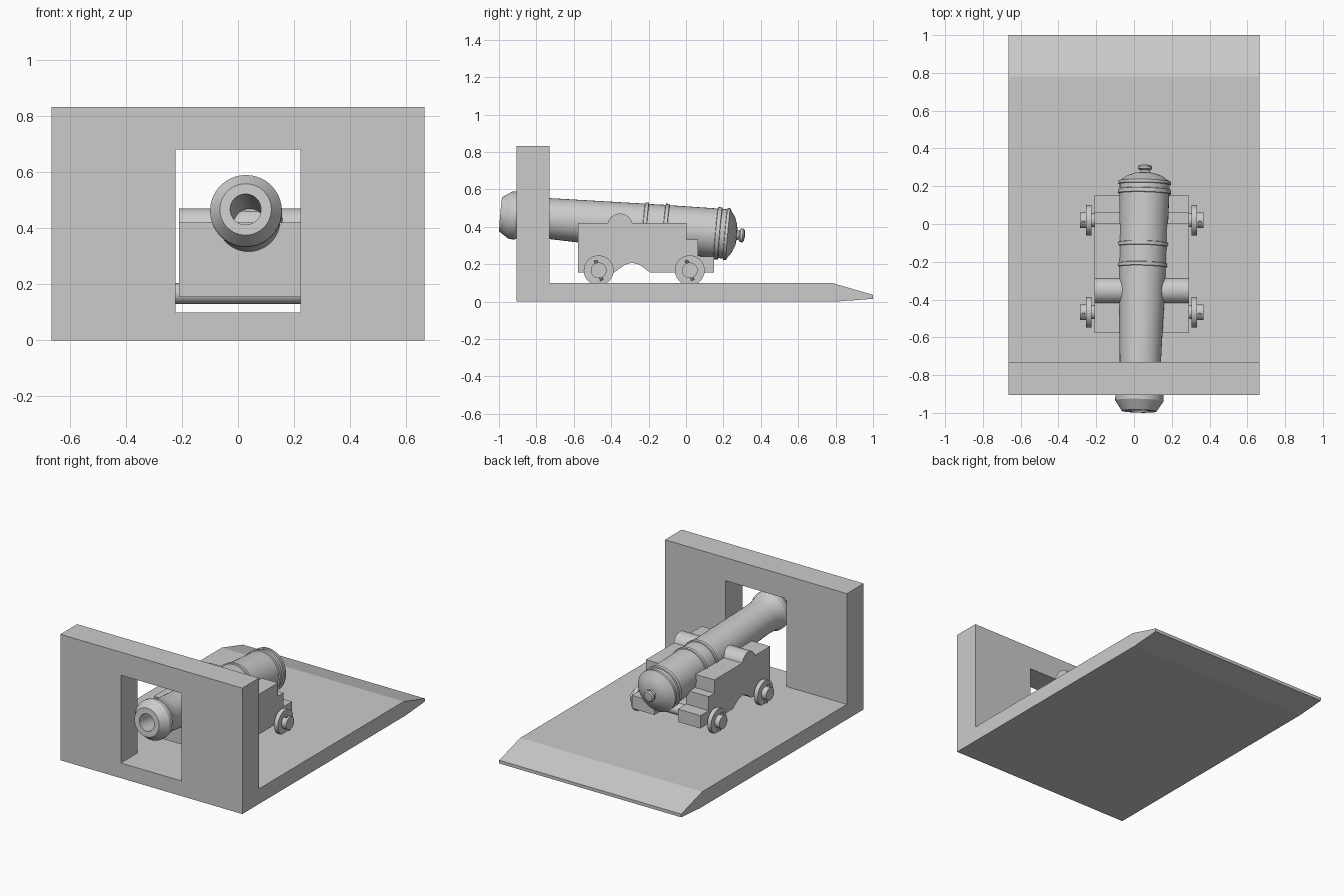
import bpy, bmesh
from math import sin, cos, pi, radians
from mathutils import Matrix, Vector

if "Cube" in bpy.data.objects:
    bpy.data.objects.remove(bpy.data.objects["Cube"])

CX = 0.04  # carriage centre line


def make(name, bm, smooth=None):
    bmesh.ops.recalc_face_normals(bm, faces=bm.faces[:])
    me = bpy.data.meshes.new(name)
    bm.to_mesh(me)
    bm.free()
    ob = bpy.data.objects.new(name, me)
    bpy.context.collection.objects.link(ob)
    if smooth:
        bpy.ops.object.select_all(action='DESELECT')
        bpy.context.view_layer.objects.active = ob
        ob.select_set(True)
        bpy.ops.object.shade_smooth_by_angle(angle=radians(smooth))
    return ob


def extrude_x(name, pts, x0, x1):
    """Extrude a (y, z) profile from x0 to x1."""
    bm = bmesh.new()
    f = bm.faces.new([bm.verts.new((x0, y, z)) for y, z in pts])
    r = bmesh.ops.extrude_face_region(bm, geom=[f])
    vs = [v for v in r['geom'] if isinstance(v, bmesh.types.BMVert)]
    bmesh.ops.translate(bm, vec=(x1 - x0, 0, 0), verts=vs)
    return make(name, bm)


def box_pts(y0, y1, z0, z1):
    return [(y0, z0), (y1, z0), (y1, z1), (y0, z1)]


def lathe(name, prof, matrix, n=32):
    """Revolve (distance, radius) pairs round the local y axis."""
    bm = bmesh.new()
    rings = []
    for t, r in prof:
        if r == 0:
            rings.append([bm.verts.new((0, t, 0))] * n)
        else:
            rings.append([bm.verts.new((r * cos(2 * pi * i / n), t, r * sin(2 * pi * i / n)))
                          for i in range(n)])
    for a, b in zip(rings, rings[1:]):
        for i in range(n):
            j = (i + 1) % n
            bm.faces.new(list(dict.fromkeys((a[i], a[j], b[j], b[i]))))
    bm.transform(matrix)
    return make(name, bm, 30)


def rod(name, a, b, r, n=24):
    a, b = Vector(a), Vector(b)
    d = b - a
    m = Matrix.Translation(a) @ Vector((0, 1, 0)).rotation_difference(d).to_matrix().to_4x4()
    return lathe(name, [(0, 0), (0, r), (d.length, r), (d.length, 0)], m, n)


# deck and bulwark in one piece, with the gun port cut through
deck = extrude_x("deck_and_bulwark", [
    (-0.905, 0), (0.80, 0), (1.0, 0.015), (1.0, 0.036), (0.78, 0.10),
    (-0.73, 0.10), (-0.73, 0.832), (-0.905, 0.832)], -0.665, 0.665)
cutter = extrude_x("port_cutter", box_pts(-1.1, -0.5, 0.10, 0.68), -0.223, 0.222)
cutter.hide_render = True
mod = deck.modifiers.new("port", 'BOOLEAN')
mod.object = cutter
mod.operation = 'DIFFERENCE'
mod.solver = 'EXACT'
bpy.context.view_layer.objects.active = deck
bpy.ops.object.modifier_apply(modifier=mod.name)
bpy.data.objects.remove(cutter)

# barrel, muzzle to cascabel
aim = (Matrix.Translation((0.027, -0.991, 0.467)) @ Matrix.Rotation(radians(-1.4), 4, 'Z')
       @ Matrix.Rotation(radians(-5), 4, 'X'))
lathe("barrel", [
    (0.6, 0), (0.6, 0.055), (0, 0.055), (0, 0.092), (0.012, 0.100), (0.055, 0.128),
    (0.085, 0.128), (0.10, 0.118), (0.17, 0.108), (0.26, 0.109),
    (0.765, 0.124), (0.767, 0.131), (0.785, 0.131), (0.787, 0.124),
    (0.875, 0.127), (0.877, 0.134), (0.895, 0.134), (0.897, 0.127),
    (1.155, 0.132), (1.157, 0.140), (1.178, 0.140), (1.18, 0.132),
    (1.205, 0.132), (1.207, 0.139), (1.222, 0.139), (1.228, 0.125),
    (1.25, 0.095), (1.265, 0.055), (1.268, 0.028), (1.28, 0.024),
    (1.287, 0.036), (1.30, 0.038), (1.308, 0.030), (1.312, 0)], aim, 40)
rod("trunnions", (CX - 0.25, -0.353, 0.403), (CX + 0.252, -0.353, 0.403), 0.068, 32)

# stepped carriage cheeks and front transom
cheek = [(-0.578, 0.155), (-0.385, 0.155), (-0.33, 0.195), (-0.29, 0.208), (-0.25, 0.198),
         (-0.19, 0.155), (0.15, 0.155), (0.15, 0.24), (0.063, 0.24), (0.063, 0.332),
         (0.003, 0.332), (0.003, 0.42), (-0.578, 0.42)]
for s, side in ((-1, "left"), (1, "right")):
    extrude_x(side + "_cheek", cheek, CX + s * 0.085, CX + s * 0.25)
extrude_x("front_transom", box_pts(-0.578, -0.46, 0.155, 0.42), CX - 0.085, CX + 0.085)

# axles, wheels and linch pins
for y, end in ((-0.467, "front"), (0.02, "rear")):
    z = 0.167
    rod(end + "_axle", (CX - 0.27, y, z), (CX + 0.27, y, z), 0.037)
    for s, side in ((-1, "left"), (1, "right")):
        tag = f"{end}_{side}_"
        rod(tag + "wheel", (CX + s * 0.265, y, z), (CX + s * 0.293, y, z), 0.08, 32)
        rod(tag + "hub", (CX + s * 0.29, y, z), (CX + s * 0.327, y, z), 0.042)
        rod(tag + "pin", (CX + s * 0.308, y - 0.017, z + 0.054),
            (CX + s * 0.308, y + 0.017, z - 0.054), 0.009, 10)
